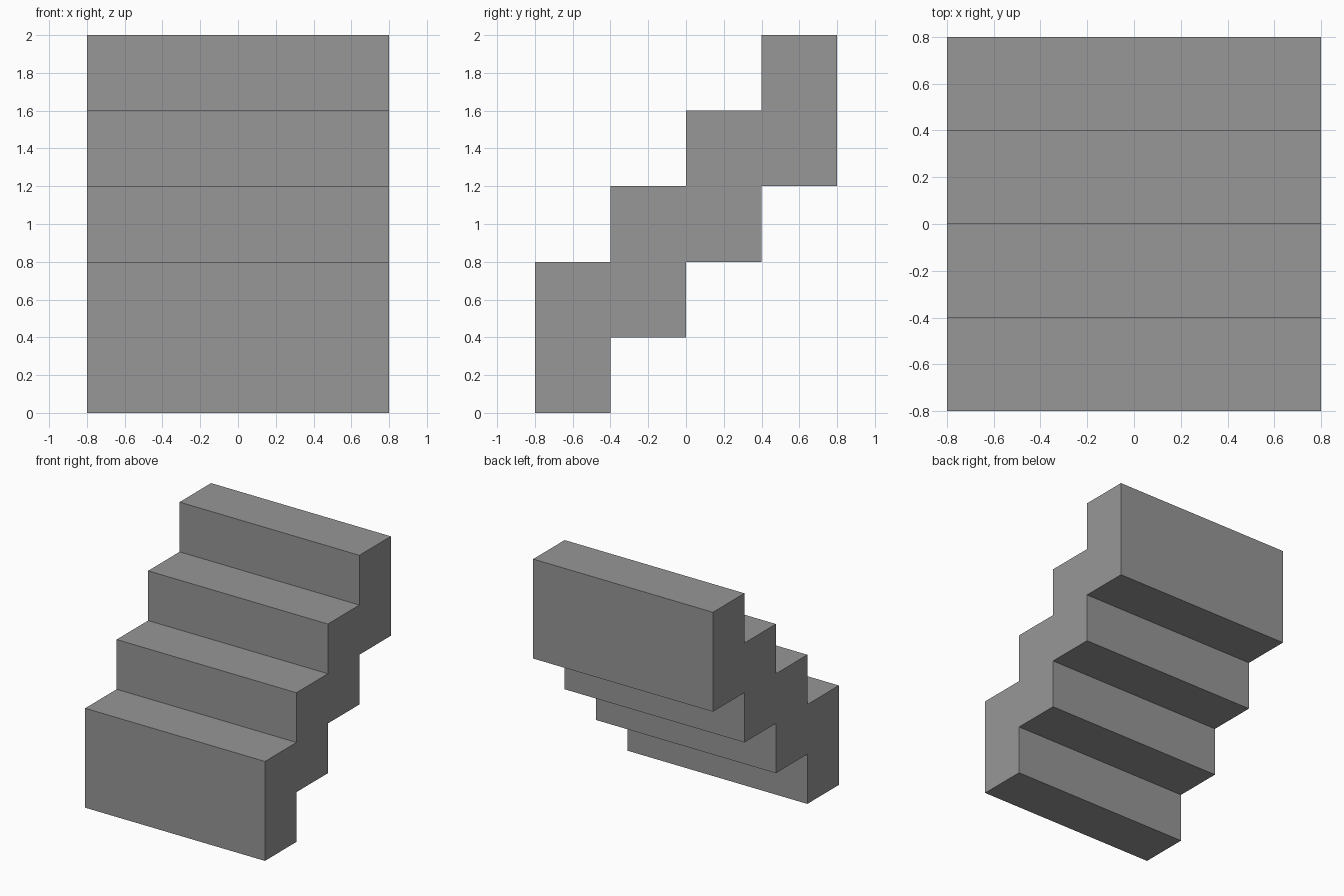
import bpy
import bmesh

cube = bpy.data.objects.get("Cube")
if cube:
    bpy.data.objects.remove(cube, do_unlink=True)

STEPS = 4
SIZE = 0.4          # tread depth and riser height
HALF = 0.8          # half the width and half the depth

# Plain grey material
color = (0.31, 0.31, 0.31, 1.0)
grey = bpy.data.materials.new("grey")
grey.use_nodes = True
grey.diffuse_color = color
grey.node_tree.nodes["Principled BSDF"].inputs["Base Color"].default_value = color

# Stepped side profile: up the treads, then back down the underside
upper, lower = [], []
for i in range(STEPS):
    y = -HALF + i * SIZE
    z = i * SIZE
    upper += [(y, z + 2 * SIZE), (y + SIZE, z + 2 * SIZE)]
    lower += [(y, z), (y + SIZE, z)]
profile = upper + lower[::-1]

# Extrude the profile across the width
bm = bmesh.new()
side = bm.faces.new([bm.verts.new((-HALF, y, z)) for y, z in profile])
extruded = bmesh.ops.extrude_face_region(bm, geom=[side], use_keep_orig=True)
verts = [v for v in extruded["geom"] if isinstance(v, bmesh.types.BMVert)]
bmesh.ops.translate(bm, verts=verts, vec=(2 * HALF, 0, 0))
bmesh.ops.recalc_face_normals(bm, faces=bm.faces)

mesh = bpy.data.meshes.new("stairs")
bm.to_mesh(mesh)
bm.free()
mesh.materials.append(grey)
stairs = bpy.data.objects.new("stairs", mesh)
bpy.context.collection.objects.link(stairs)
